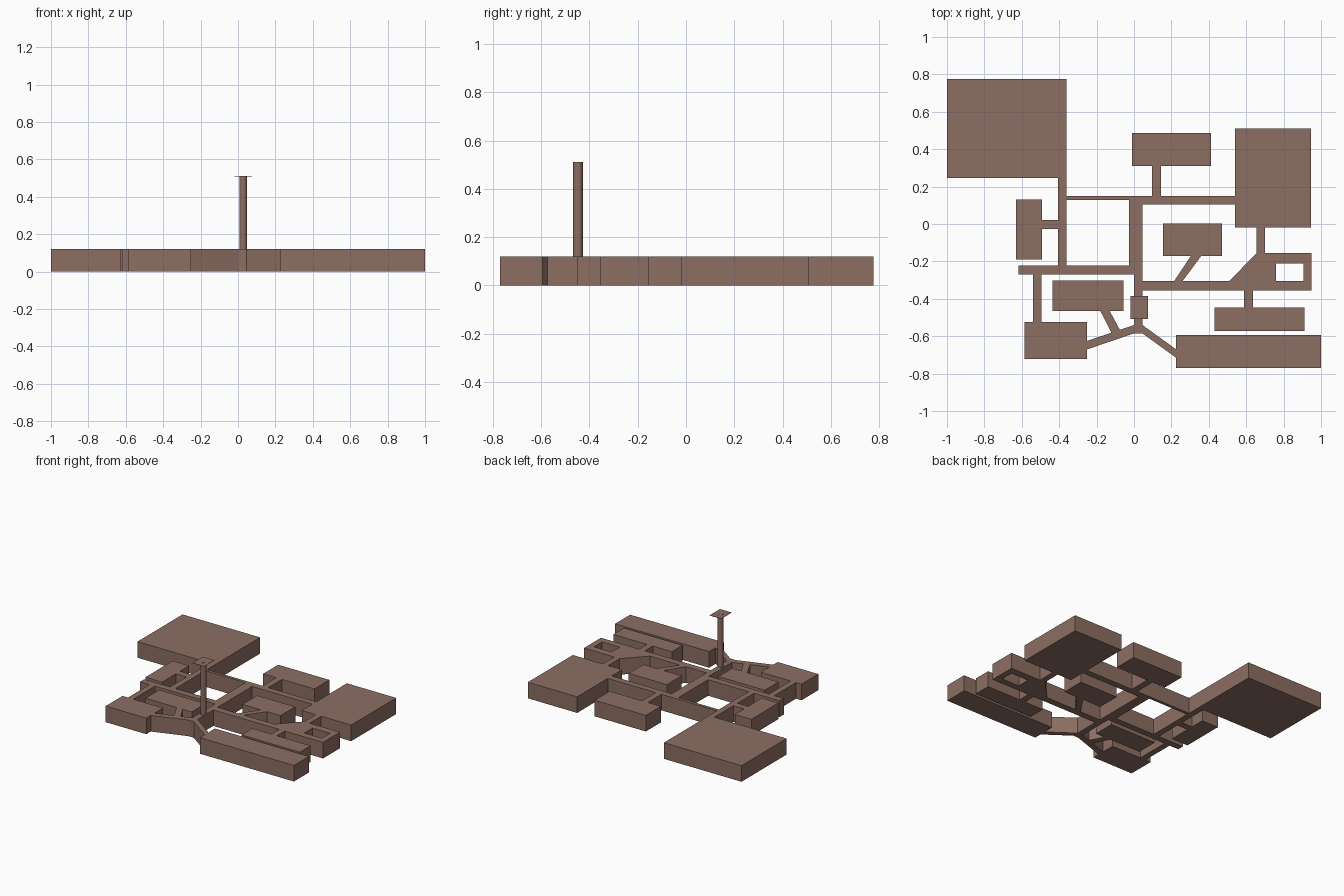
import bpy
import bmesh

default = bpy.data.objects.get("Cube")
if default:
    bpy.data.objects.remove(default, do_unlink=True)

HEIGHT = 0.12

brown = bpy.data.materials.new("dusty brown")
colour = (0.266, 0.156, 0.125, 1)
brown.diffuse_color = colour
brown.use_nodes = True
brown.node_tree.nodes["Principled BSDF"].inputs["Base Color"].default_value = colour


def finish(name, bm):
    bmesh.ops.recalc_face_normals(bm, faces=bm.faces)
    mesh = bpy.data.meshes.new(name)
    bm.to_mesh(mesh)
    bm.free()
    mesh.materials.append(brown)
    obj = bpy.data.objects.new(name, mesh)
    bpy.context.collection.objects.link(obj)
    return obj


def prism(name, outline, bottom=0, top=HEIGHT):
    """Extrude a floor outline straight up."""
    bm = bmesh.new()
    face = bm.faces.new([bm.verts.new((x, y, bottom)) for x, y in outline])
    result = bmesh.ops.extrude_face_region(bm, geom=[face], use_keep_orig=True)
    for v in result["geom"]:
        if isinstance(v, bmesh.types.BMVert):
            v.co.z = top
    return finish(name, bm)


def block(name, x0, x1, y0, y1, **levels):
    return prism(name, [(x0, y0), (x1, y0), (x1, y1), (x0, y1)], **levels)


# Rooms
block("large_back_room", -1, -.36, .245, .775)
block("back_middle_room", -.01, .412, .31, .487)
block("back_left_room", .54, .947, -.02, .51)
block("small_side_room", -.63, -.493, -.19, .13)
block("inner_front_room", -.437, -.055, -.465, -.303)
block("front_corner_room", -.585, -.25, -.722, -.524)
block("inner_middle_room", .155, .47, -.17, .003)
block("narrow_front_room", .43, .912, -.573, -.447)
block("long_front_room", .225, 1, -.77, -.593)

# Straight corridors
block("side_corridor", -.405, -.36, -.222, .245)
block("side_room_link", -.493, -.405, -.027, .022)
block("thin_back_corridor", -.36, -.027, .128, .15)
block("central_corridor", -.027, .045, -.222, .15)
block("wide_back_corridor", .045, .54, .103, .15)
block("back_room_link", .097, .145, .15, .31)
block("cross_corridor", -.617, 0, -.27, -.222)
block("corner_room_link", -.54, -.495, -.524, -.27)
block("entrance_corridor", 0, .045, -.585, -.222)
block("east_corridor", .045, .95, -.355, -.305)
block("east_room_link", .655, .70, -.155, -.02)
block("narrow_room_link", .587, .635, -.447, -.355)

# Courtyard ring and its slanted hall
prism("slanted_hall", [(.51, -.305), (.76, -.305), (.76, -.155), (.655, -.155)])
block("courtyard_back", .76, .95, -.21, -.155)
block("courtyard_side", .905, .95, -.305, -.21)

# Diagonal corridors
prism("middle_room_link", [(.215, -.305), (.26, -.305), (.36, -.17), (.305, -.17)])
prism("inner_room_link", [(-.18, -.465), (-.13, -.465), (-.075, -.567), (-.12, -.583)])
prism("left_fork", [(0, -.54), (-.25, -.625), (-.25, -.67), (0, -.585)])
prism("right_fork", [(.045, -.54), (.045, -.585), (.225, -.715), (.225, -.67)])

# Tower shaft with its flat landing plate
bm = bmesh.new()
bmesh.ops.create_cone(bm, cap_ends=True, segments=32, radius1=.02, radius2=.02, depth=.391)
bmesh.ops.translate(bm, verts=bm.verts, vec=(.028, -.447, HEIGHT + .391 / 2))
shaft = finish("tower_shaft", bm)
bpy.context.view_layer.objects.active = shaft
shaft.select_set(True)
bpy.ops.object.shade_smooth_by_angle()
block("tower_plate", -.02, .075, -.507, -.385, bottom=.508, top=.51)
